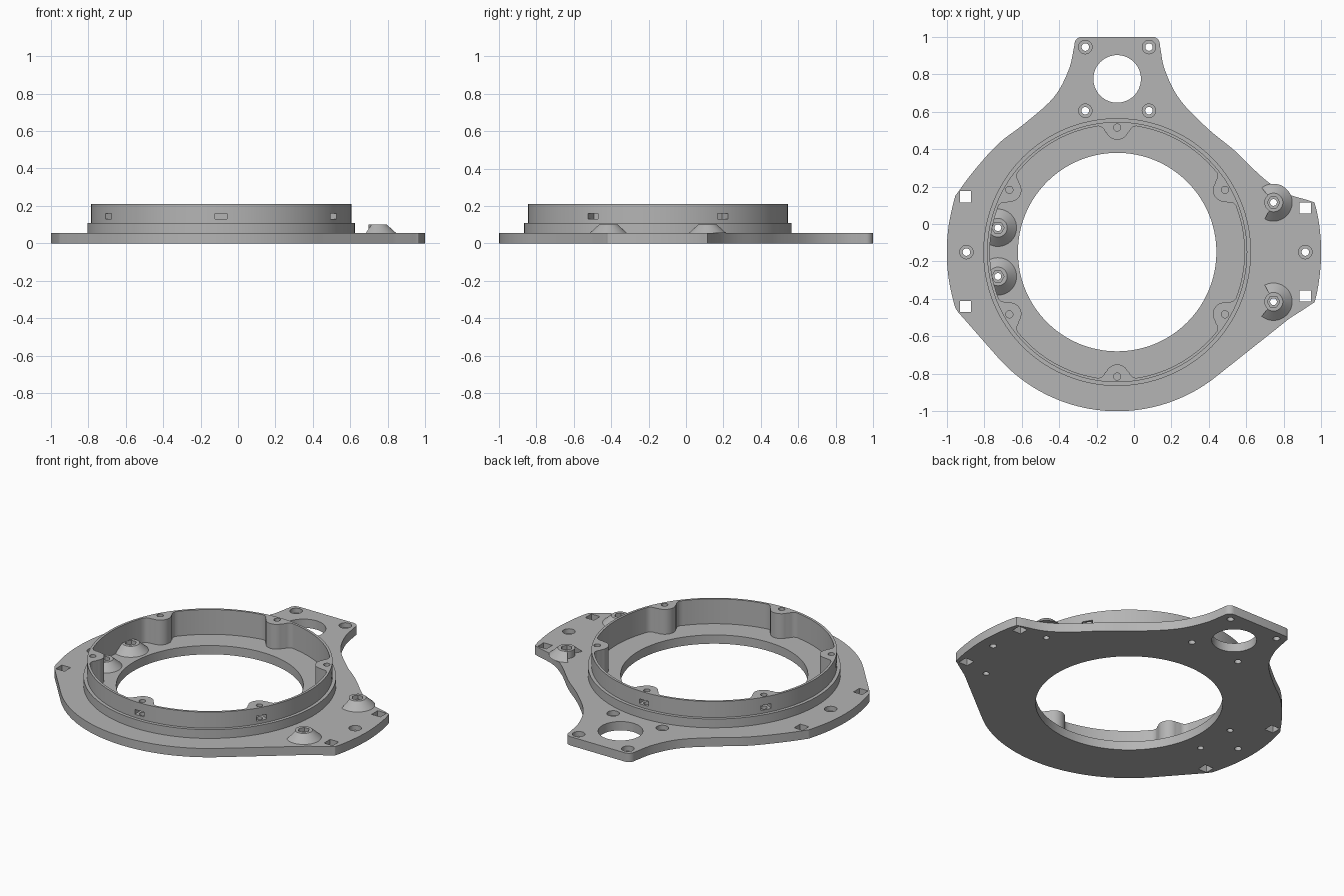
import bpy, bmesh, math
from mathutils import Vector, Matrix

if "Cube" in bpy.data.objects:
    bpy.data.objects.remove(bpy.data.objects["Cube"])

CX, CY = -0.09, -0.15      # ring centre
PLATE, TOP = 0.055, 0.21   # plate top and ring top

grey = bpy.data.materials.new("light_grey")
grey.use_nodes = True
colour = (0.46, 0.46, 0.46, 1)
grey.diffuse_color = colour
grey.node_tree.nodes["Principled BSDF"].inputs["Base Color"].default_value = colour


def finish(name, bm):
    bmesh.ops.recalc_face_normals(bm, faces=bm.faces)
    mesh = bpy.data.meshes.new(name)
    bm.to_mesh(mesh)
    bm.free()
    mesh.materials.append(grey)
    obj = bpy.data.objects.new(name, mesh)
    bpy.context.collection.objects.link(obj)
    return obj


def prism(name, points, z0, z1):
    bm = bmesh.new()
    face = bm.faces.new([bm.verts.new((x, y, z0)) for x, y in points])
    new = bmesh.ops.extrude_face_region(bm, geom=[face])["geom"]
    bmesh.ops.translate(bm, vec=(0, 0, z1 - z0),
                        verts=[v for v in new if isinstance(v, bmesh.types.BMVert)])
    return finish(name, bm)


def arc(x, y, r, start, end, n):
    angles = [math.radians(start + (end - start) * i / n) for i in range(n + 1)]
    return [(x + r * math.cos(a), y + r * math.sin(a)) for a in angles]


def cylinder(name, x, y, r, z0, z1, n=32):
    return prism(name, arc(x, y, r, 0, 360, n)[:-1], z0, z1)


def cone(name, x, y, r0, r1, z0, z1, n=48):
    bm = bmesh.new()
    bmesh.ops.create_cone(bm, cap_ends=True, segments=n, radius1=r0, radius2=r1,
                          depth=z1 - z0,
                          matrix=Matrix.Translation((x, y, (z0 + z1) / 2)))
    return finish(name, bm)


def box(name, x, y, z, size, angle=0):
    bm = bmesh.new()
    m = (Matrix.Translation((x, y, z)) @ Matrix.Rotation(angle, 4, "Z")
         @ Matrix.Diagonal((*size, 1)))
    bmesh.ops.create_cube(bm, size=1, matrix=m)
    return finish(name, bm)


def combine(obj, others, operation="DIFFERENCE"):
    for other in others:
        mod = obj.modifiers.new("cut", "BOOLEAN")
        mod.operation, mod.solver, mod.object = operation, "EXACT", other
    bpy.context.view_layer.update()
    graph = bpy.context.evaluated_depsgraph_get()
    mesh = bpy.data.meshes.new_from_object(obj.evaluated_get(graph))
    obj.modifiers.clear()
    obj.data = mesh
    for other in others:
        bpy.data.objects.remove(other)
    mesh.materials.clear()
    mesh.materials.append(grey)


def spline(points, n=6):
    # smooth curve through the points
    p = [Vector(q) for q in points]
    p = [2 * p[0] - p[1]] + p + [2 * p[-1] - p[-2]]
    out = []
    for a, b, c, d in zip(p, p[1:], p[2:], p[3:]):
        for i in range(n):
            t = i / n
            q = 0.5 * (2 * b + (c - a) * t + (2 * a - 5 * b + 4 * c - d) * t * t
                       + (3 * b - a - 3 * c + d) * t ** 3)
            out.append(tuple(q))
    return out + [tuple(p[-2])]


# Base plate outline, counter-clockwise from the lower right
outline = arc(CX, CY, 0.85, 221.5, 307, 40)
outline += spline([(0.83, -0.505), (0.945, -0.43), (0.968, -0.405), (0.99, -0.29),
                   (1.0, -0.15), (0.99, -0.01), (0.968, 0.1), (0.945, 0.122),
                   (0.807, 0.166), (0.685, 0.25), (0.54, 0.39), (0.396, 0.508),
                   (0.246, 0.663), (0.166, 0.82), (0.138, 0.955)])
outline += arc(0.098, 0.96, 0.04, 10, 90, 6) + arc(-0.278, 0.96, 0.04, 90, 170, 6)
outline += spline([(-0.318, 0.955), (-0.35, 0.82), (-0.43, 0.675), (-0.58, 0.54),
                   (-0.723, 0.43), (-0.85, 0.29), (-0.94, 0.17), (-0.96, 0.13),
                   (-0.99, -0.01), (-1.0, -0.15), (-0.99, -0.29), (-0.96, -0.43),
                   (-0.94, -0.47)])
plate = prism("base_plate", outline, 0, PLATE)

# Plate openings: main bore, tab bore, square slots, counterbored screw holes
pads = [(-0.727, -0.02), (-0.727, -0.28), (0.745, 0.115), (0.745, -0.415)]
cuts = [cylinder("bore", CX, CY, 0.53, -1, 1, 128),
        cylinder("tab_bore", CX, 0.775, 0.127, -1, 1, 64)]
for x, y in [(-0.9, 0.145), (-0.9, -0.44), (0.915, 0.085), (0.915, -0.385)]:
    cuts.append(box("slot", x, y, 0, (0.06, 0.06, 1)))
screws = [(CX + s * 0.17, y) for s in (-1, 1) for y in (0.605, 0.945)]
for x, y in screws + [(-0.895, CY), (0.915, CY)]:
    cuts.append(cylinder("hole", x, y, 0.02, -1, 1))
    cuts.append(cylinder("counterbore", x, y, 0.036, 0.025, 1))
for x, y in pads:
    cuts.append(cylinder("hole", x, y, 0.018, -1, 1))
combine(plate, cuts)

# Stepped ring wall, with six screw lobes left standing on its inside
ring = cylinder("ring_wall", CX, CY, 0.715, PLATE - 0.02, 0.11, 128)
combine(ring, [cylinder("upper", CX, CY, 0.695, 0.08, TOP, 128)], "UNION")
flare = [(-0.1, 0.673), (-0.084, 0.668), (-0.072, 0.657), (-0.064, 0.642)]
lobe = flare + arc(0, 0.662, 0.062, 205, 335, 12) + [(-v, r) for v, r in flare[::-1]]
inner, cuts = [], []
for k in range(6):
    a = math.radians(30 + 60 * k)
    u, t = Vector((math.cos(a), math.sin(a))), Vector((-math.sin(a), math.cos(a)))
    c = Vector((CX, CY))
    inner += [tuple(c + u * r + t * v) for v, r in lobe]
    inner += arc(CX, CY, 0.68, 40 + 60 * k, 80 + 60 * k, 16)
    x, y = c + u * 0.665
    cuts.append(cylinder("lobe_hole", x, y, 0.019, 0.1, 1, 24))
    x, y = c + u * 0.68
    cuts.append(box("nut_slot", x, y, 0.145, (0.1, 0.064, 0.03), a))
combine(ring, [prism("inside", inner, -1, 1)] + cuts)

# Cone-shaped nut pads; the outer pair have a notched side
names = ["left_pad_back", "left_pad_front", "right_pad_back", "right_pad_front"]
objects = [plate, ring]
for (x, y), name in zip(pads, names):
    side = "inner_" if x < 0 else "outer_"
    pad = cone(side + name.split("_", 1)[1], x, y, 0.1, 0.05, PLATE, 0.1)
    if x < 0:
        combine(pad, [cylinder("limit", CX, CY, 0.688, -1, 1, 128)], "INTERSECT")
    else:
        start, end = (129, 242) if y > CY else (118, 231)
        wedge = [(x, y)] + arc(x, y, 0.2, start, end, 6)
        combine(pad, [prism("notch", wedge, -1, 1)])
        combine(pad, [cylinder("hub", x, y, 0.049, PLATE, 0.1, 48)], "UNION")
    combine(pad, [cylinder("hole", x, y, 0.018, -1, 1),
                  cylinder("nut_pocket", x, y, 0.033, 0.075, 1, 6)])
    objects.append(pad)

# Smooth curved walls, crisp edges
for obj in bpy.context.selected_objects:
    obj.select_set(False)
for obj in objects:
    obj.select_set(True)
bpy.context.view_layer.objects.active = plate
bpy.ops.object.shade_smooth_by_angle(angle=math.radians(30))
